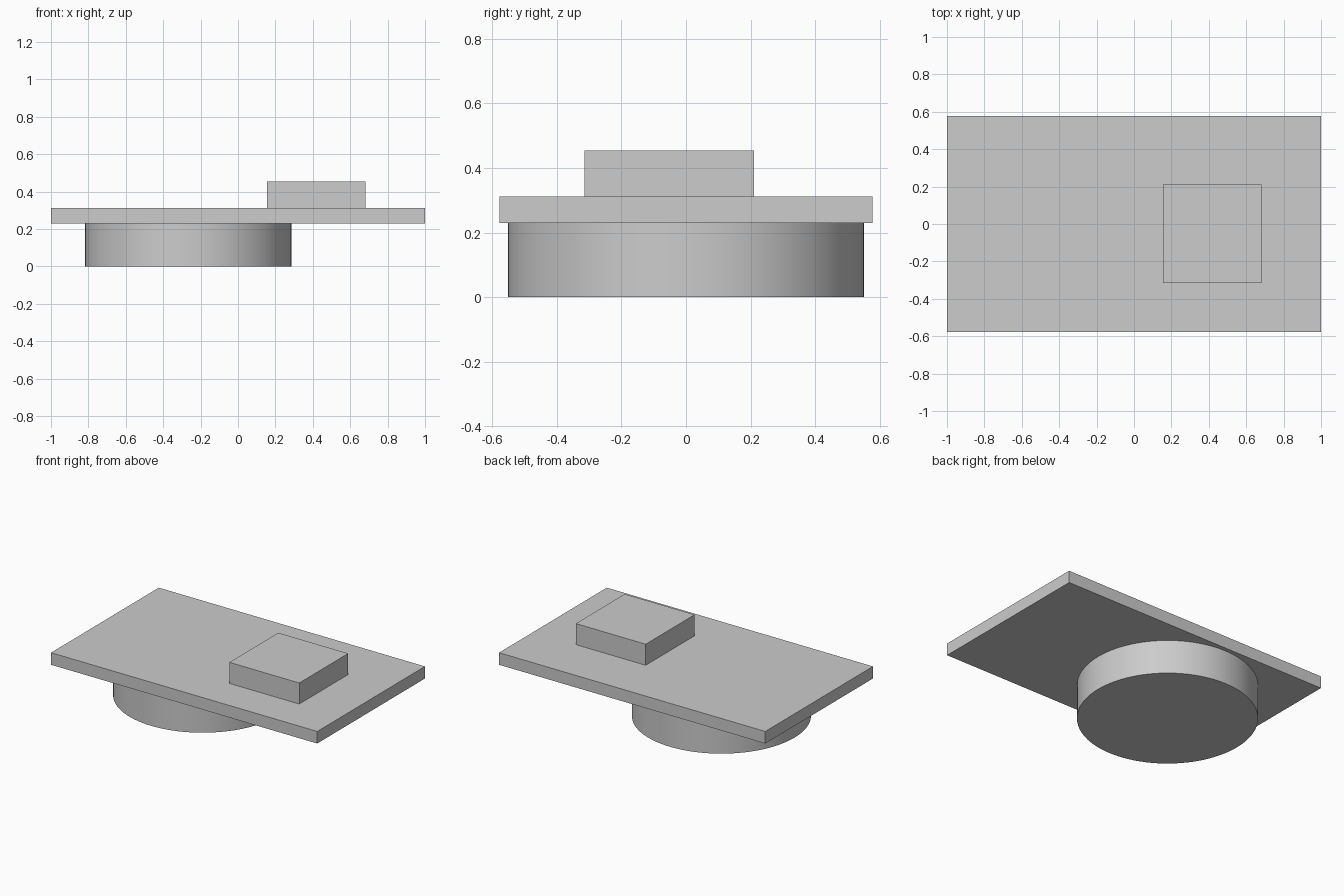
import bpy
import math

cube = bpy.data.objects.get("Cube")
if cube:
    bpy.data.objects.remove(cube, do_unlink=True)

# One plain grey for every part
grey = bpy.data.materials.new("light_grey")
grey.use_nodes = True
colour = (0.604, 0.604, 0.604, 1)
grey.diffuse_color = colour
grey.node_tree.nodes["Principled BSDF"].inputs["Base Color"].default_value = colour


def finish(name):
    obj = bpy.context.object
    obj.name = name
    obj.data.materials.append(grey)
    bpy.ops.object.transform_apply(location=False, rotation=False, scale=True)
    return obj


def box(name, centre, size):
    bpy.ops.mesh.primitive_cube_add(size=1, location=centre)
    bpy.context.object.scale = size
    return finish(name)


# Flat rectangular plate
box("plate", (0, 0, 0.27), (2, 1.156, 0.082))

# Square block standing on the plate
box("top_block", (0.418, -0.052, 0.3825), (0.525, 0.525, 0.143))

# Round disc under the plate
bpy.ops.mesh.primitive_cylinder_add(
    vertices=96, radius=0.551, depth=0.229, location=(-0.266, 0, 0.1145))
finish("round_base")
bpy.ops.object.shade_smooth_by_angle(angle=math.radians(30))
